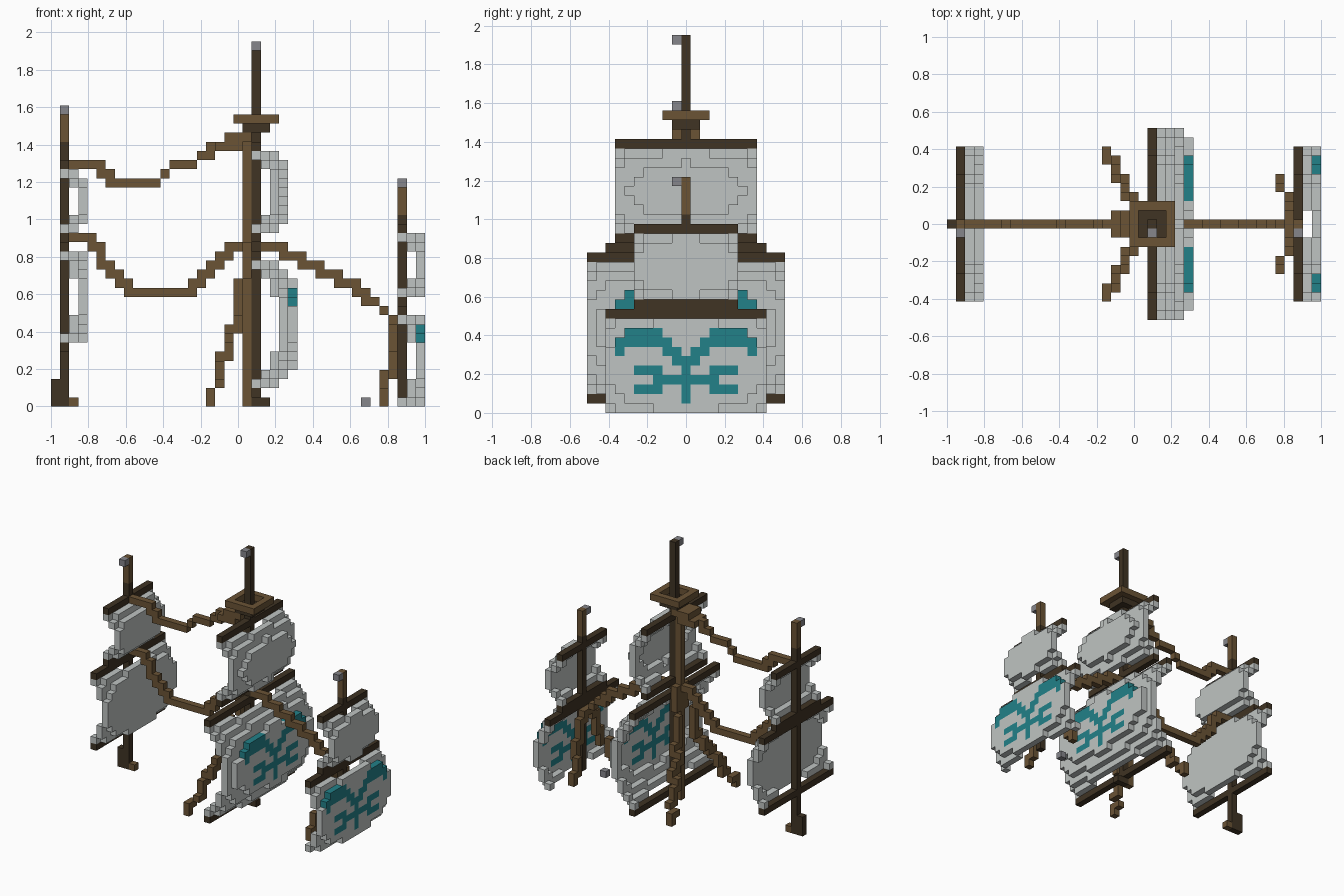
import bpy, bmesh
from mathutils import Vector

cube = bpy.data.objects.get("Cube")
if cube:
    bpy.data.objects.remove(cube)

V = 2 / 41          # block size
taken = set()       # blocks already used by earlier parts


def material(name, r, g, b):
    m = bpy.data.materials.new(name)
    m.use_nodes = True
    m.diffuse_color = (r, g, b, 1)
    m.node_tree.nodes["Principled BSDF"].inputs["Base Color"].default_value = (r, g, b, 1)
    return m


DARK = material("dark wood", 0.05, 0.033, 0.017)
BROWN = material("brown rope", 0.145, 0.087, 0.036)
CLOTH = material("pale sailcloth", 0.52, 0.55, 0.54)
TEAL = material("teal paint", 0.016, 0.22, 0.25)
GREY = material("grey metal", 0.24, 0.24, 0.26)


def build(name, blocks, *mats, painted=()):
    """Make one object from grid blocks, keeping only the outer faces."""
    blocks = set(blocks) - taken
    taken.update(blocks)
    bm = bmesh.new()
    for b in blocks:
        centre = Vector((b[0], b[1], b[2] + 0.5)) * V
        for axis in range(3):
            for sign in (-1, 1):
                n = Vector((0, 0, 0))
                n[axis] = sign
                if tuple(int(c + d) for c, d in zip(b, n)) in blocks:
                    continue
                u = Vector((0, 0, 0))
                u[(axis + 1) % 3] = 1
                w = n.cross(u)
                corners = [n + u + w, n - u + w, n - u - w, n + u - w]
                f = bm.faces.new([bm.verts.new(centre + c * V / 2) for c in corners])
                f.material_index = 1 if b in painted else 0
    bmesh.ops.remove_doubles(bm, verts=bm.verts[:], dist=V / 20)
    bmesh.ops.recalc_face_normals(bm, faces=bm.faces[:])
    mesh = bpy.data.meshes.new(name)
    bm.to_mesh(mesh)
    bm.free()
    for m in mats:
        mesh.materials.append(m)
    bpy.context.collection.objects.link(bpy.data.objects.new(name, mesh))


def box(x0, x1, y0, y1, z0, z1):
    return {(x, y, z) for x in range(x0, x1 + 1)
            for y in range(y0, y1 + 1) for z in range(z0, z1 + 1)}


def path(*points):
    """Blocks along a polyline, stepping one axis at a time."""
    out = set()
    for a, b in zip(points, points[1:]):
        a, b = Vector(a), Vector(b)
        steps = int((b - a).length * 6) + 1
        for i in range(steps + 1):
            out.add(tuple(int(round(c)) for c in a.lerp(b, i / steps)))
    return out


# Emblem: half widths per row, mirrored to both sides
EMBLEM = {1: [0], 2: [0, 3, 4, 5], 3: [0, 1, 2, 3], 4: [0, 3, 4, 5],
          5: [0, 1], 6: [1, 2, 7], 7: [2, 3, 4, 5, 6, 7], 8: [3, 4, 5, 6]}


def sail(name, x, half, low, high, depth, a, b, c, emblem_shift=None):
    """A billowing sheet, deepest in the middle and tied back at the corners."""
    mid, reach = (low + high) / 2, (high - low) / 2
    blocks, painted = set(), set()
    for z in range(low, high + 1):
        for y in range(-half, half + 1):
            t, s = (z - mid) / reach, y / (half + 1)
            off = max(0, round(min(depth, a - b * t * t - c * s * s)))
            blocks.add((x + off, y, z))
            if emblem_shift is not None and abs(y) in EMBLEM.get(z - emblem_shift, []):
                painted.add((x + off, y, z))
    build(name, blocks, CLOTH, TEAL, painted=painted)


def yard(name, x, half, z):
    build(name, box(x, x, -half, half, z, z), DARK)


# Masts with their feet, tips and lanterns
build("main_mast", box(2, 2, 0, 0, 0, 39) | {(3, 0, 0)}, DARK)
build("main_mast_backing", box(1, 1, 0, 0, 0, 29), BROWN)
build("rear_mast", box(-19, -19, 0, 0, 0, 28) | box(-20, -20, 0, 0, 0, 2), DARK)
build("rear_mast_tip", box(-19, -19, 0, 0, 29, 32), BROWN)
build("rear_mast_foot", {(-18, 0, 0)}, BROWN)
build("fore_mast", box(18, 18, 0, 0, 0, 20), DARK)
build("fore_mast_tip", box(18, 18, 0, 0, 21, 24), BROWN)
for part, x, z in (("main", 2, 39), ("rear", -19, 32), ("fore", 18, 24)):
    build(part + "_lantern", {(x, -1, z)}, GREY)
build("deck_fitting", {(14, 0, 0)}, GREY)

# Lookout: dark floor with a raised rim
build("lookout_floor", box(1, 3, -1, 1, 30, 30), DARK)
rim = box(0, 4, -2, 2, 31, 31) - box(1, 3, -1, 1, 31, 31)
build("lookout_rim", rim, BROWN)
build("lookout_bracket", box(-2, 0, -1, 1, 28, 28) | box(-1, 1, -1, 1, 29, 29), BROWN)

# Yards
for part, x, half, z in (
        ("main_upper_yard", 2, 7, 28), ("main_middle_yard", 2, 7, 18),
        ("main_lower_yard", 2, 10, 16), ("main_foot_yard", 2, 10, 1),
        ("rear_upper_yard", -19, 5, 26), ("rear_middle_yard", -19, 5, 18),
        ("rear_lower_yard", -19, 8, 17), ("rear_foot_yard", -19, 8, 6),
        ("fore_upper_yard", 18, 5, 19), ("fore_middle_yard", 18, 5, 11),
        ("fore_lower_yard", 18, 8, 10)):
    yard(part, x, half, z)

# Sails
sail("main_upper_sail", 2, 7, 19, 27, 3, 3.49, 1.75, 1.75)
sail("main_lower_sail", 2, 10, 2, 15, 4, 5, 3, 2, emblem_shift=4)
sail("rear_upper_sail", -19, 5, 19, 25, 2, 2.9, 1.5, 1.5)
sail("rear_lower_sail", -19, 8, 7, 16, 2, 2.95, 1.27, 1.5)
sail("fore_upper_sail", 18, 5, 12, 18, 2, 2.9, 1.3, 1.6)
sail("fore_lower_sail", 18, 8, 0, 9, 2, 2.95, 1.27, 1.5, emblem_shift=0)

# Sagging ropes between the masts
build("upper_rope", path((-18, 0, 26), (-16, 0, 26), (-13, 0, 24), (-9, 0, 24),
                         (-7, 0, 26), (-5, 0, 26), (-4, 0, 27), (-2, 0, 28), (1, 0, 29)), BROWN)
build("lower_rope", path((-18, 0, 18), (-16, 0, 18), (-14, 0, 14), (-11, 0, 12), (-6, 0, 12),
                         (-3, 0, 14), (-1, 0, 17), (1, 0, 17)), BROWN)
build("fore_rope", path((1, 0, 17), (4, 0, 17), (8, 0, 15), (12, 0, 13),
                        (15, 0, 11), (17, 0, 9)), BROWN)

# Shrouds down to the deck on both sides
for side, s in (("left", -1), ("right", 1)):
    build("main_shroud_" + side, path((-3, 8 * s, 0), (-2, 6 * s, 3), (0, 2 * s, 10), (1, s, 17)), BROWN)
    build("fore_shroud_" + side, path((16, 5 * s, 0), (16, 4 * s, 2), (17, 3 * s, 4), (17, s, 9)), BROWN)
